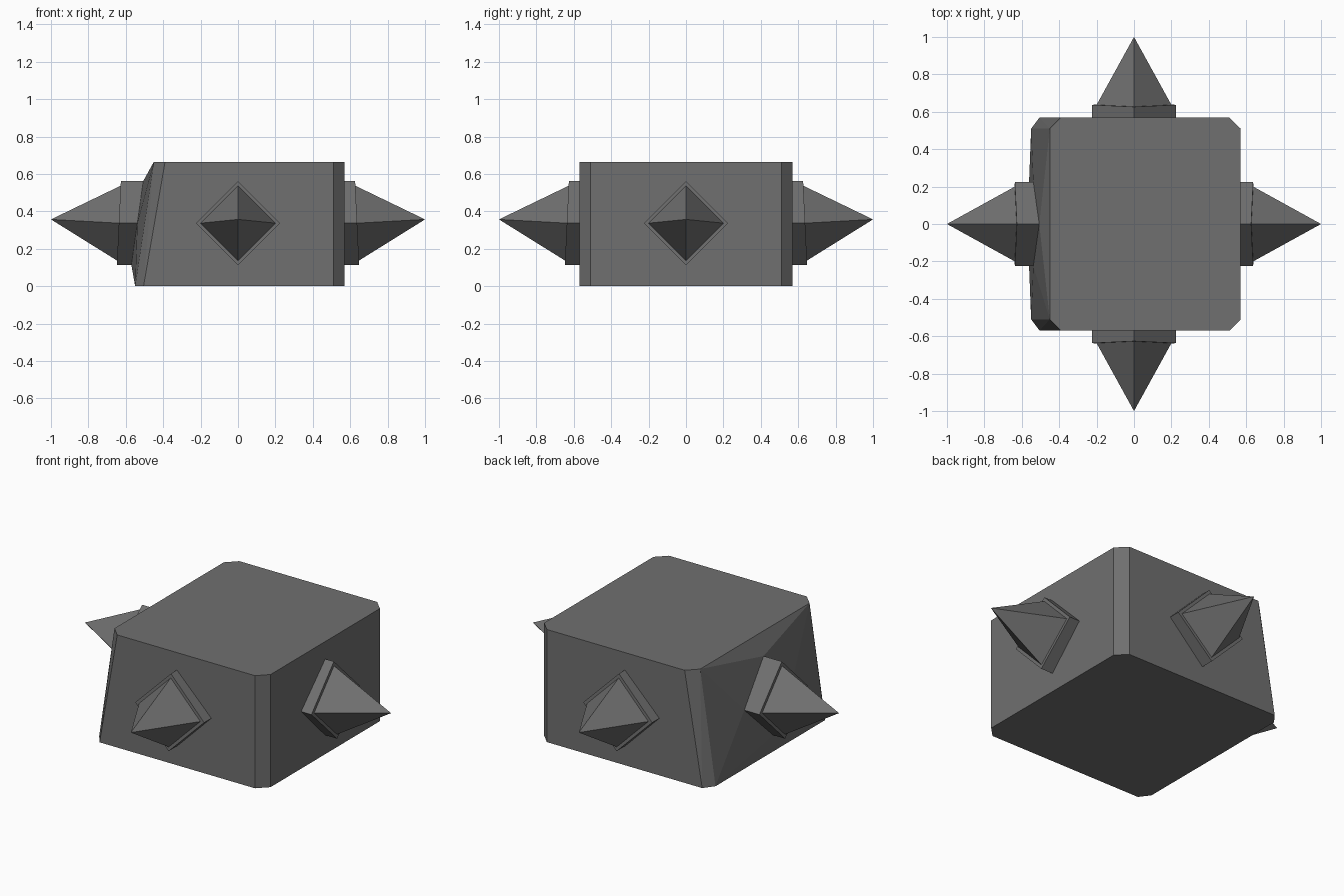
import bpy
import bmesh
import math
from mathutils import Matrix

cube = bpy.data.objects.get("Cube")
if cube:
    bpy.data.objects.remove(cube, do_unlink=True)

grey = bpy.data.materials.new("dark_grey")
grey.use_nodes = True
COLOUR = (0.16, 0.16, 0.16, 1)
grey.diffuse_color = COLOUR
grey.node_tree.nodes["Principled BSDF"].inputs["Base Color"].default_value = COLOUR

HALF, BEVEL, HEIGHT = 0.57, 0.06, 0.665
MID, PLATE, SPIKE = 0.337, 0.225, 0.2


def finish(bm, name):
    bmesh.ops.recalc_face_normals(bm, faces=bm.faces[:])
    mesh = bpy.data.meshes.new(name)
    bm.to_mesh(mesh)
    bm.free()
    mesh.materials.append(grey)
    obj = bpy.data.objects.new(name, mesh)
    bpy.context.collection.objects.link(obj)
    return obj


def diamond(size, x_at):
    """Diamond ring facing +x; x_at gives its depth at each height."""
    steps = [(0, 1), (1, 0), (0, -1), (-1, 0)]
    return [(x_at(MID + v * size), u * size, MID + v * size) for u, v in steps]


# Body: chamfered block, its right side leaning in and bulging round the mount
def body():
    bm = bmesh.new()
    for z, left, inner in ((0, -0.55, -0.505), (HEIGHT, -0.45, -0.39)):
        for side in (-1, 1):
            for x, y in ((HALF, HALF - BEVEL), (HALF - BEVEL, HALF),
                         (inner, HALF), (left, HALF - BEVEL)):
                bm.verts.new((x, side * y, z))
    for co in diamond(PLATE, lambda z: -0.57 + 0.14 * (z - 0.11)):
        bm.verts.new(co)
    bmesh.ops.convex_hull(bm, input=bm.verts[:])
    bmesh.ops.dissolve_limit(bm, angle_limit=math.radians(0.5),
                             verts=bm.verts[:], edges=bm.edges[:])
    finish(bm, "body")


# Spike: diamond mount with a tilted face, inset to a four-sided point
def spike(name, angle):
    bm = bmesh.new()

    def face_x(z):
        return 0.648 - 0.048 * (z - 0.11)

    rings = [[bm.verts.new(co) for co in ring] for ring in (
        diamond(PLATE, lambda z: 0.5),
        diamond(PLATE, face_x),
        diamond(SPIKE, face_x))]
    tip = bm.verts.new((1, 0, 0.357))
    bm.faces.new(rings[0])
    for i in range(4):
        j = (i + 1) % 4
        for a, b in zip(rings, rings[1:]):
            bm.faces.new((a[i], a[j], b[j], b[i]))
        bm.faces.new((rings[2][i], rings[2][j], tip))
    bm.transform(Matrix.Rotation(math.radians(angle), 4, "Z"))
    finish(bm, name)


body()
for name, angle in (("left_spike", 0), ("back_spike", 90),
                    ("right_spike", 180), ("front_spike", 270)):
    spike(name, angle)
